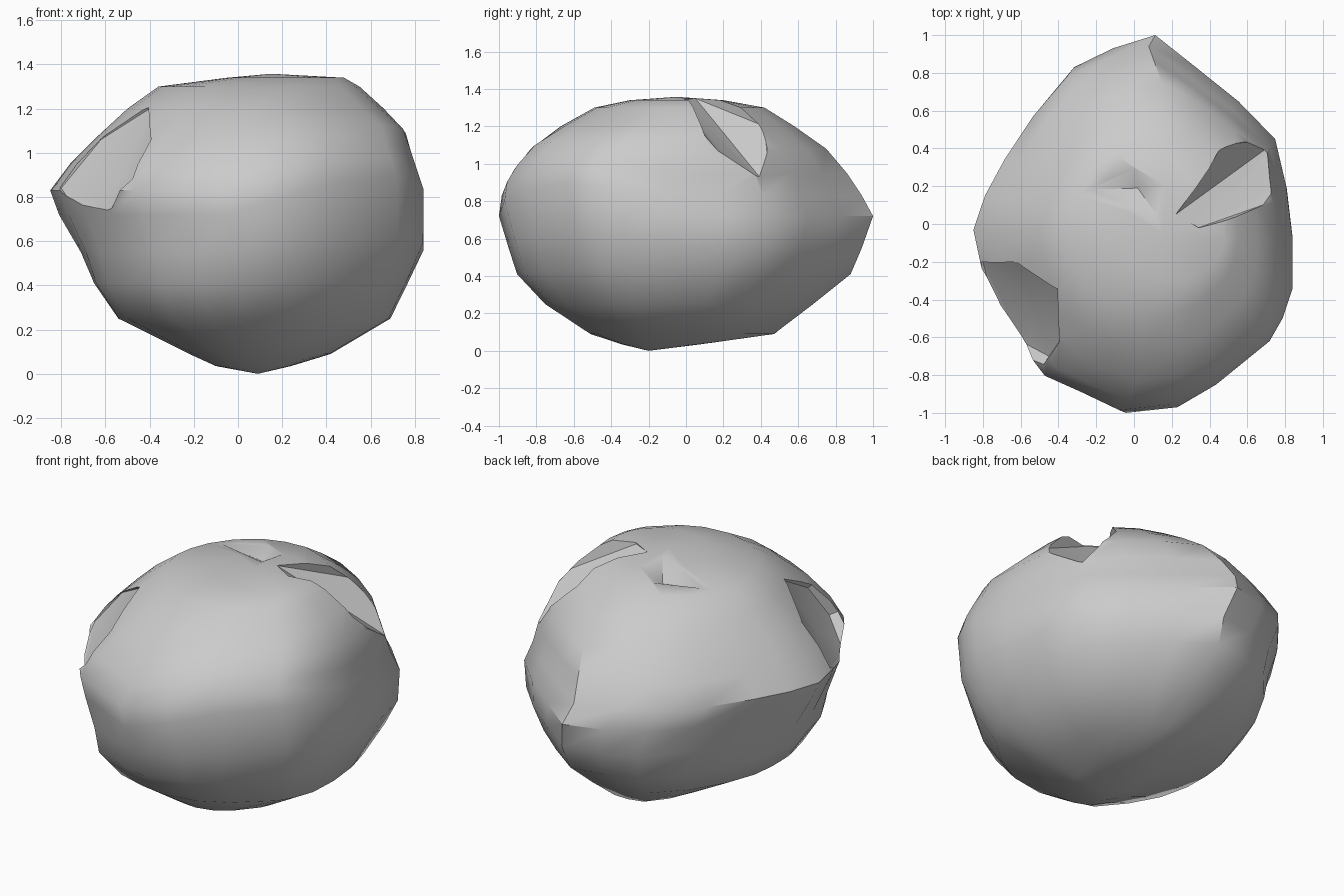
import bpy, bmesh, math
from mathutils import Vector

if "Cube" in bpy.data.objects:
    bpy.data.objects.remove(bpy.data.objects["Cube"])

# Plan outline of the boulder
OUTLINE = [(0.1, 1), (-0.13, 0.93), (-0.34, 0.83), (-0.52, 0.61), (-0.67, 0.38),
           (-0.78, 0.18), (-0.845, -0.01), (-0.8, -0.22), (-0.72, -0.43), (-0.6, -0.62),
           (-0.46, -0.81), (-0.26, -0.9), (-0.06, -1), (0.22, -0.97), (0.43, -0.85),
           (0.72, -0.62), (0.79, -0.5), (0.845, -0.34), (0.845, -0.08), (0.81, 0.2),
           (0.75, 0.45), (0.55, 0.65), (0.32, 0.83)]
# Levels: z, x min, x max, y min, y max, roundness, left bulge, right-front lift
LEVELS = [(0.035, -0.1, 0.24, -0.34, 0.08, 0.6, 0.1, 0),
          (0.09, -0.22, 0.42, -0.5, 0.47, 0.5, 0.15, 0),
          (0.25, -0.54, 0.69, -0.74, 0.68, 0.3, 0.12, 0),
          (0.41, -0.65, 0.77, -0.89, 0.88, 0.15, 0.1, 0.05),
          (0.55, -0.71, 0.84, -0.94, 0.94, 0.05, 0.06, 0.15),
          (0.72, -0.81, 0.84, -1.0, 1.0, 0, 0, 0.4),
          (0.83, -0.85, 0.81, -0.985, 0.94, 0.05, 0, 0.35),
          (0.95, -0.76, 0.79, -0.93, 0.86, 0.2, 0, 0.2),
          (1.08, -0.63, 0.76, -0.83, 0.75, 0.4, 0, 0.1),
          (1.2, -0.5, 0.66, -0.67, 0.58, 0.6, 0, 0),
          (1.3, -0.36, 0.55, -0.49, 0.42, 0.8, 0, 0),
          (1.34, -0.05, 0.48, -0.3, 0.2, 1, 0, 0)]


def ring(z, x0, x1, y0, y1, rnd, bulge, lift):
    pts = []
    for x, y in OUTLINE:
        v = Vector((x / 0.845, y))
        pts.append(v.lerp(v.normalized(), rnd))
    lo = [min(p[i] for p in pts) for i in (0, 1)]
    hi = [max(p[i] for p in pts) for i in (0, 1)]
    out = []
    for p, (u, v) in zip(pts, OUTLINE):
        x = x0 + (p.x - lo[0]) / (hi[0] - lo[0]) * (x1 - x0)
        y = y0 + (p.y - lo[1]) / (hi[1] - lo[1]) * (y1 - y0)
        k = 1 + bulge * 2.5 * abs(u * v) if u < 0 else 1
        out.append((x * k, y * k, z + lift * max(u, 0) * max(-v, 0)))
    return out


def make_object(name, bm):
    bmesh.ops.recalc_face_normals(bm, faces=bm.faces)
    me = bpy.data.meshes.new(name)
    bm.to_mesh(me)
    bm.free()
    ob = bpy.data.objects.new(name, me)
    bpy.context.collection.objects.link(ob)
    return ob


# Body: stacked rings closed by a point at each end
bm = bmesh.new()
rings = [[bm.verts.new(p) for p in ring(*lv)] for lv in LEVELS]
n = len(OUTLINE)
for a, b in zip(rings, rings[1:]):
    for i in range(n):
        j = (i + 1) % n
        bm.faces.new((a[i], a[j], b[j], b[i]))
for tip, r in (((0.09, -0.2, 0), rings[0]), ((0.15, -0.05, 1.358), rings[-1])):
    c = bm.verts.new(tip)
    for i in range(n):
        bm.faces.new((r[i], r[(i + 1) % n], c))
boulder = make_object("boulder", bm)


# Chipped hollows: a rim and a deep point, hulled into a cutter
def chip(name, rim, deep):
    centre = Vector((0, 0, 0.68))
    bm = bmesh.new()
    bm.verts.new(deep)
    for p in rim:
        bm.verts.new(p)
        bm.verts.new(centre + (Vector(p) - centre) * 1.35)
    res = bmesh.ops.convex_hull(bm, input=bm.verts)
    junk = {v for v in res["geom_interior"] + res["geom_unused"]
            if isinstance(v, bmesh.types.BMVert)}
    bmesh.ops.delete(bm, geom=list(junk), context='VERTS')
    cutter = make_object(name, bm)
    cutter.hide_render = True
    mod = boulder.modifiers.new(name, 'BOOLEAN')
    mod.operation = 'DIFFERENCE'
    mod.solver = 'EXACT'
    mod.object = cutter
    bpy.context.view_layer.objects.active = boulder
    bpy.ops.object.modifier_apply(modifier=name)
    bpy.data.objects.remove(cutter)


chip("left_chip", [(-0.4, -0.34, 1.2), (-0.38, -0.6, 1.05), (-0.45, -0.7, 0.87),
                   (-0.6, -0.62, 0.72), (-0.74, -0.42, 0.75), (-0.8, -0.2, 0.84),
                   (-0.62, -0.2, 1.06)],
     (-0.52, -0.46, 0.9))
chip("top_hollow", [(-0.33, 0.18, 1.32), (0, 0.32, 1.33), (0.17, 0.2, 1.35),
                    (0.14, 0.02, 1.36), (-0.02, 0.08, 1.35)], (0.02, 0.19, 1.27))
chip("right_chip", [(0.22, 0.05, 1.35), (0.34, -0.02, 1.34), (0.68, 0.1, 1.15),
                    (0.78, 0.2, 1.03), (0.77, 0.45, 0.86), (0.47, 0.42, 1.2)],
     (0.6, 0.27, 1.1))

# Smooth stone with crisp fracture edges
bpy.ops.object.select_all(action='DESELECT')
boulder.select_set(True)
bpy.context.view_layer.objects.active = boulder
bpy.ops.object.shade_smooth_by_angle(angle=math.radians(35))
